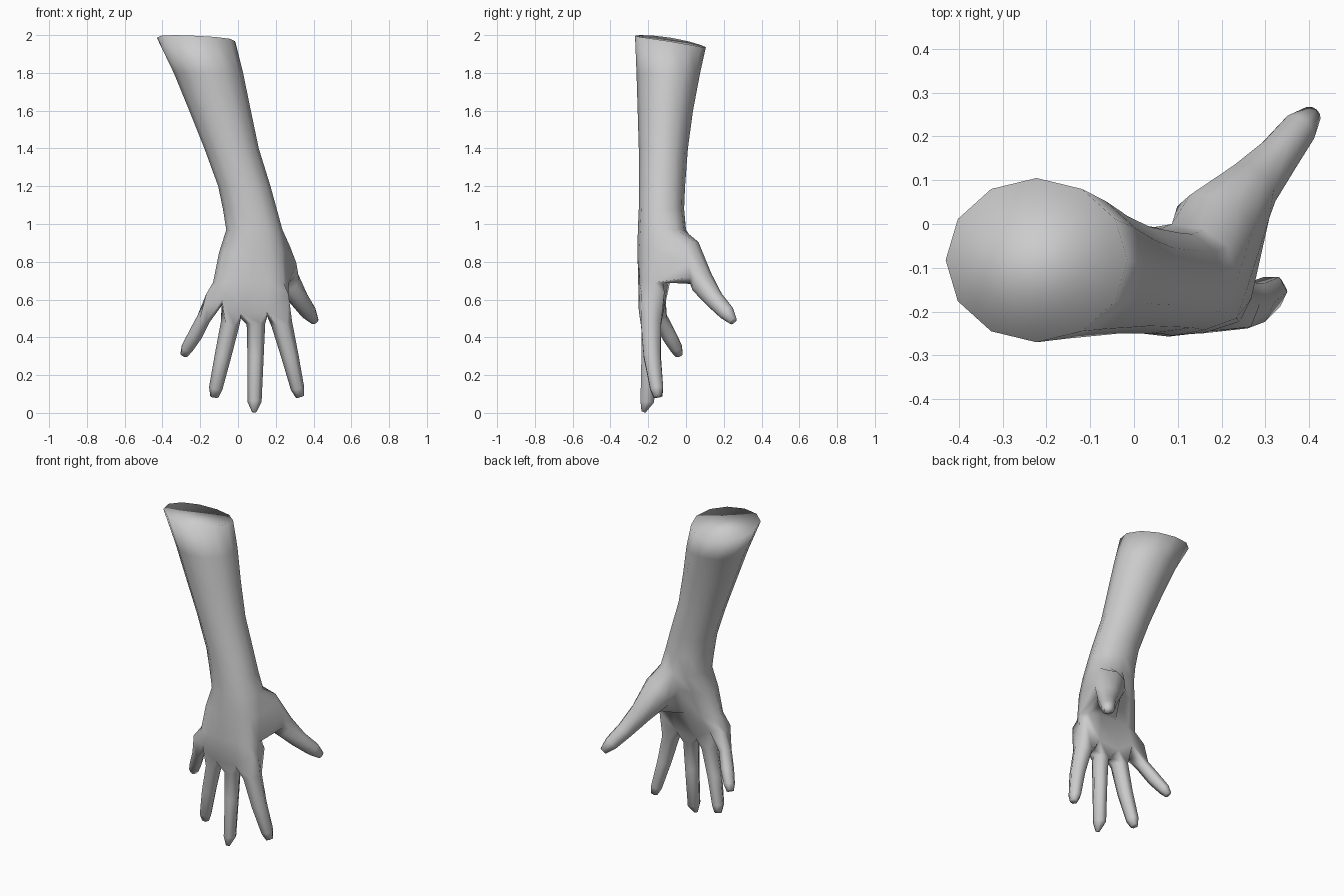
import bpy, bmesh
from math import sin, cos, pi, atan2, radians
from mathutils import Vector

if "Cube" in bpy.data.objects:
    bpy.data.objects.remove(bpy.data.objects["Cube"])

bm = bmesh.new()


def verts(points):
    return [bm.verts.new(p) for p in points]


def bridge(a, b):
    n = len(a)
    return [bm.faces.new((a[i], a[(i + 1) % n], b[(i + 1) % n], b[i])) for i in range(n)]


def spread(v, power):
    return (abs(v) ** power) * (1 if v >= 0 else -1)


# forearm and palm sections: z, x min, x max, y min, y max, flatness
sections = [
    (1.977, -.43, -.015, -.27, .105, 1), (1.80, -.34, .027, -.262, .075, 1),
    (1.60, -.258, .068, -.256, .037, 1), (1.40, -.178, .11, -.25, .01, 1),
    (1.20, -.105, .172, -.25, -.005, .9), (1.08, -.08, .205, -.25, -.01, .8),
    (.97, -.062, .235, -.255, 0, .75), (.85, -.10, .258, -.257, -.04, .7),
    (.69, -.132, .268, -.253, -.085, .65),
]
rings = []
for k, (z, x0, x1, y0, y1, p) in enumerate(sections):
    pts = []
    for i in range(12):
        a = radians(180 + 30 * i)
        c, s = cos(a), sin(a)
        x = (x0 + x1) / 2 + c * (x1 - x0) / 2
        y = (y0 + y1) / 2 + spread(s, p) * (y1 - y0) / 2
        # the cut end of the forearm slopes down to the back
        t = y + .085
        tilt = -.16 * t - .3 * t * t - .01 * c if k == 0 else 0
        pts.append((x, y, z + tilt))
    rings.append(verts(pts))

# knuckle line: five webs, each with a front, middle and back point
webs = [(-.168, .60, -.205, -.11), (-.085, .57, -.235, -.115), (.015, .50, -.245, -.12),
        (.155, .51, -.25, -.12), (.267, .60, -.235, -.115)]
front = verts([(x, y0, z + .03) for x, z, y0, y1 in webs])
mid = verts([(x, (y0 + y1) / 2, z) for x, z, y0, y1 in webs])
back = verts([(x, y1, z + .03) for x, z, y0, y1 in webs])
rings.append([mid[0]] + front + [mid[4]] + back[::-1])

bm.faces.new(rings[0])
strips = [bridge(a, b) for a, b in zip(rings, rings[1:])]


# tube continuing from an open loop along a path of (x, y, z, radius, forward pull of the inner side)
def limb(loop, path, angles, depth=1.0):
    start = sum((v.co for v in loop), Vector()) / len(loop)
    centres = [start] + [Vector(p[:3]) for p in path]
    for k, p in enumerate(path):
        c = centres[k + 1]
        pull = p[4] if len(p) > 4 else 0
        d = (centres[min(k + 2, len(path))] - centres[k]).normalized()
        u = d.cross(Vector((0, 1, 0))).normalized()
        v = u.cross(d)
        if angles is None:
            # line the first ring up with the opening
            off = [w.co - start for w in loop]
            a = [atan2(o.dot(v), o.dot(u)) for o in off]
            turn = sum(sin(a[(i + 1) % len(a)] - a[i]) for i in range(len(a)))
            step = (1 if turn > 0 else -1) * 2 * pi / len(a)
            mean = atan2(sum(sin(t - i * step) for i, t in enumerate(a)),
                         sum(cos(t - i * step) for i, t in enumerate(a)))
            angles = [mean + i * step for i in range(len(a))]
        new = verts([c + u * cos(t) * p[3] + v * sin(t) * p[3] * depth
                     + d * max(0, -sin(t)) * pull for t in angles])
        bridge(loop, new)
        loop = new
    bm.faces.new(loop)


# fingers, little finger first
fingers = [
    [(-.181, -.135, .50, .037), (-.228, -.09, .41, .038), (-.27, -.05, .34, .032), (-.287, -.035, .305, .02)],
    [(-.042, -.18, .47, .050), (-.08, -.175, .30, .044), (-.118, -.155, .13, .036), (-.125, -.145, .085, .022)],
    [(.095, -.19, .47, .049), (.093, -.195, .30, .043), (.087, -.205, .06, .038), (.086, -.225, .005, .012)],
    [(.232, -.185, .47, .056), (.275, -.18, .30, .046), (.315, -.155, .13, .036), (.328, -.15, .085, .022)],
]
hexagon = [radians(a) for a in (240, 300, 0, 60, 120, 180)]
for i, path in enumerate(fingers):
    j = i + 1
    limb([front[i], front[j], mid[j], back[j], back[i], mid[i]], path, hexagon, 1.1)

# thumb: open the inner side of the palm and grow from the gap
opening = [strips[r][c] for r in (6, 7) for c in (6, 7, 8)]
bmesh.ops.delete(bm, geom=opening, context='FACES')
a, b, c = rings[6], rings[7], rings[8]
gap = a[6:10] + [b[9]] + c[6:10][::-1] + [b[6]]
bmesh.ops.delete(bm, geom=[v for v in b[7:9] if v.is_valid], context='VERTS')
limb(gap, [(.19, 0, .83, .10, .13), (.262, .08, .70, .066, .02), (.325, .15, .60, .05),
           (.375, .215, .53, .042), (.407, .25, .485, .022)], None)

bmesh.ops.recalc_face_normals(bm, faces=bm.faces)
for f in bm.faces:
    f.smooth = True

mesh = bpy.data.meshes.new("forearm_and_hand")
bm.to_mesh(mesh)
bm.free()
arm = bpy.data.objects.new("forearm_and_hand", mesh)
bpy.context.collection.objects.link(arm)
